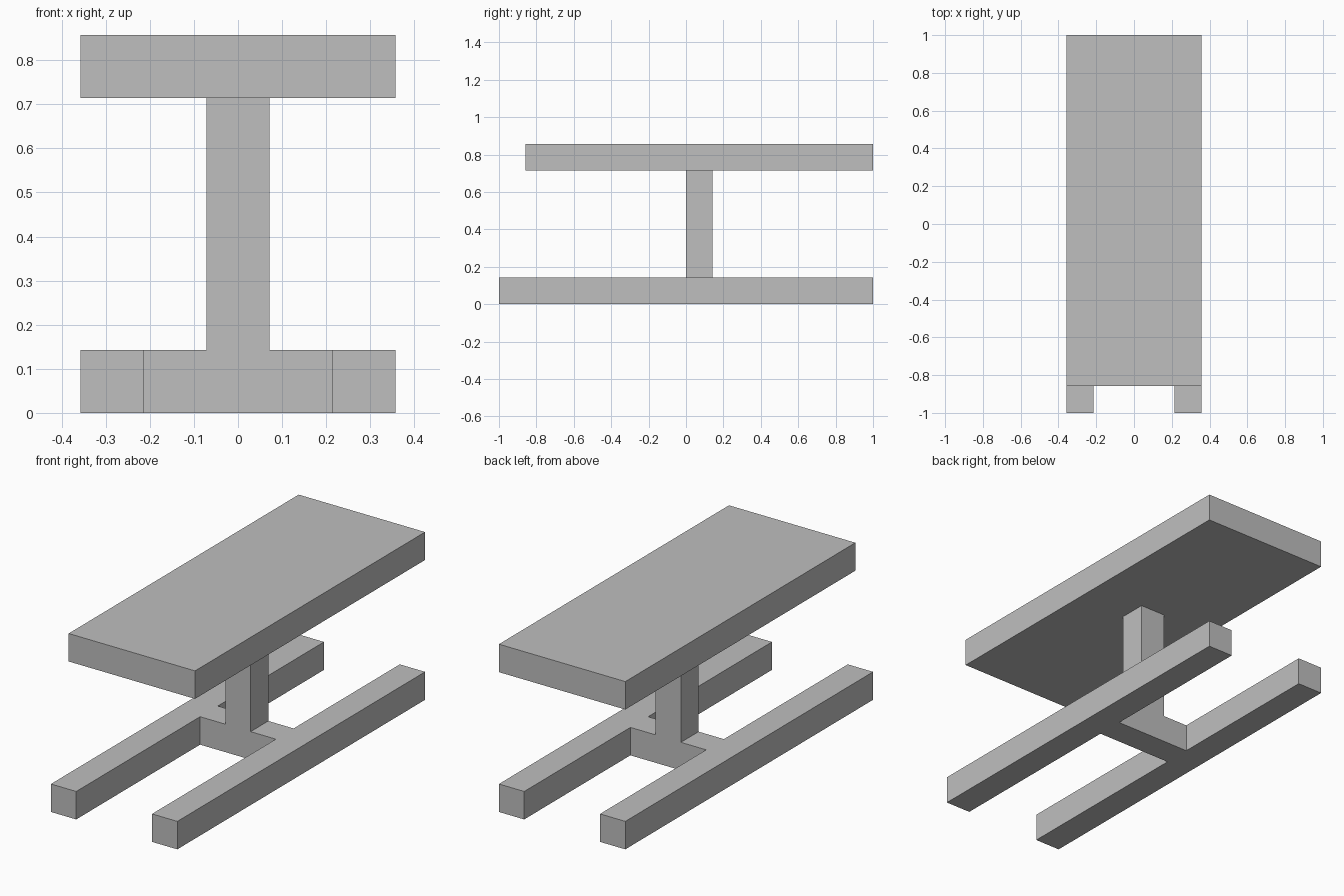
import bpy
import bmesh

cube = bpy.data.objects.get("Cube")
if cube:
    bpy.data.objects.remove(cube, do_unlink=True)

U = 1 / 7  # thickness shared by every beam and slab

# Single grey finish
GREY = (0.52, 0.52, 0.52, 1.0)
grey = bpy.data.materials.new("plain_grey")
grey.use_nodes = True
grey.diffuse_color = GREY
grey.node_tree.nodes["Principled BSDF"].inputs["Base Color"].default_value = GREY


def extrude_outline(name, outline, z0, z1):
    """Extrude a flat outline, given in U units, from z0 up to z1."""
    bm = bmesh.new()
    face = bm.faces.new([bm.verts.new((x * U, y * U, z0 * U)) for x, y in outline])
    result = bmesh.ops.extrude_face_region(bm, geom=[face])
    top = [v for v in result["geom"] if isinstance(v, bmesh.types.BMVert)]
    bmesh.ops.translate(bm, verts=top, vec=(0, 0, (z1 - z0) * U))
    bmesh.ops.recalc_face_normals(bm, faces=bm.faces)
    mesh = bpy.data.meshes.new(name)
    bm.to_mesh(mesh)
    bm.free()
    mesh.materials.append(grey)
    obj = bpy.data.objects.new(name, mesh)
    bpy.context.collection.objects.link(obj)
    return obj


def rectangle(x, y0, y1):
    return [(-x, y0), (x, y0), (x, y1), (-x, y1)]


# H-shaped base: two long runners joined by a cross bar
right_half = [(1.5, 0), (1.5, -7), (2.5, -7), (2.5, 7), (1.5, 7), (1.5, 1)]
left_half = [(-x, y) for x, y in reversed(right_half)]
extrude_outline("base_frame", right_half + left_half, 0, 1)

# Upright post standing on the cross bar
extrude_outline("post", rectangle(0.5, 0, 1), 1, 5)

# Flat top, set back from the front ends of the runners
extrude_outline("table_top", rectangle(2.5, -6, 7), 5, 6)
